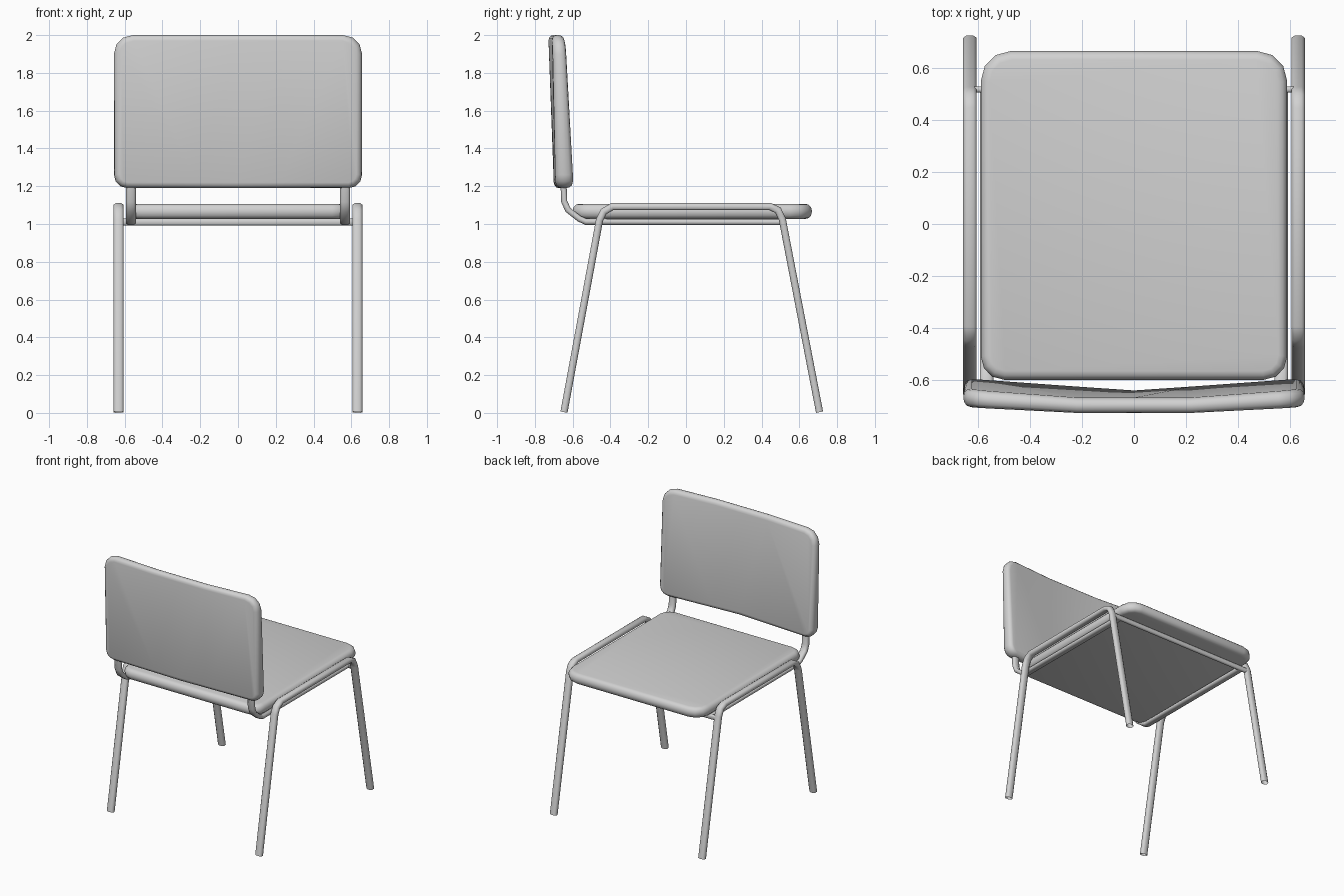
import bpy
import bmesh
from math import cos, sin, pi
from mathutils import Vector

cube = bpy.data.objects.get("Cube")
if cube:
    bpy.data.objects.remove(cube, do_unlink=True)

# One plain grey for the whole chair
grey = bpy.data.materials.new("light_grey")
grey.use_nodes = True
COLOUR = (0.64, 0.64, 0.64, 1)
grey.diffuse_color = COLOUR
grey.node_tree.nodes["Principled BSDF"].inputs["Base Color"].default_value = COLOUR


def finish(name, bm):
    bmesh.ops.recalc_face_normals(bm, faces=bm.faces)
    mesh = bpy.data.meshes.new(name)
    bm.to_mesh(mesh)
    bm.free()
    mesh.materials.append(grey)
    obj = bpy.data.objects.new(name, mesh)
    bpy.context.collection.objects.link(obj)
    bpy.ops.object.select_all(action="DESELECT")
    obj.select_set(True)
    bpy.context.view_layer.objects.active = obj
    bpy.ops.object.shade_smooth_by_angle(angle=pi / 3)


def squarish(t):
    return max(-1, min(1, 1.38 * t))


def tube(name, path, side, wide, thin, sides=8):
    """Sweep an open boxy octagon along a flat path; 'side' is the normal of its plane."""
    bm = bmesh.new()
    pts = [Vector(p) for p in path]
    side = Vector(side)
    rings = []
    for i, p in enumerate(pts):
        before = (p - pts[i - 1]).normalized() if i else None
        after = (pts[i + 1] - p).normalized() if i < len(pts) - 1 else None
        tangent = ((before or after) + (after or before)).normalized()
        across = side.cross(tangent)
        stretch = thin / tangent.dot(after or before)
        ring = []
        for k in range(sides):
            a = 2 * pi * (k + 0.5) / sides
            ring.append(bm.verts.new(p + side * wide * squarish(cos(a))
                                     + across * stretch * squarish(sin(a))))
        rings.append(ring)
    for r, s in zip(rings, rings[1:]):
        for k in range(sides):
            j = (k + 1) % sides
            bm.faces.new((r[k], r[j], s[j], s[k]))
    finish(name, bm)


def cushion(name, half_u, half_v, thickness, corners, rim, place, cuts=()):
    """Rounded slab in u, v, w; 'corners' are the +v and -v radii, 'place' positions it."""
    bm = bmesh.new()
    outline = []
    for q, (su, sv) in enumerate(((1, 1), (-1, 1), (-1, -1), (1, -1))):
        r = corners[0] if sv > 0 else corners[1]
        for k in range(4):
            a = (q + k / 3) * pi / 2
            outline.append(bm.verts.new((su * (half_u - r) + r * cos(a),
                                         sv * (half_v - r) + r * sin(a), 0)))
    base = bm.faces.new(outline)
    top = bmesh.ops.extrude_face_region(bm, geom=[base])["geom"]
    for v in top:
        if isinstance(v, bmesh.types.BMVert):
            v.co.z = thickness
    rim_edges = [e for e in bm.edges if abs(e.verts[0].co.z - e.verts[1].co.z) < 1e-5]
    bmesh.ops.bevel(bm, geom=rim_edges, offset=rim, segments=3, profile=0.5, affect="EDGES")
    for u in cuts:
        bmesh.ops.bisect_plane(bm, geom=bm.verts[:] + bm.edges[:] + bm.faces[:],
                               plane_co=(u, 0, 0), plane_no=(1, 0, 0))
    for v in bm.verts:
        v.co = place(*v.co)
    finish(name, bm)


# Seat pad
cushion("seat", 0.59, 0.633, 0.08, (0.115, 0.09), 0.034,
        lambda u, v, w: Vector((u, v + 0.033, w + 1.027)))


# Backrest: wings angled forward, creased at the bottom and flat in the middle at the top
def bend(u, v, w):
    height = (v + 0.405) / 0.81
    crease = abs(u) / 0.6
    wing = max(0, abs(u) - 0.22) / 0.38
    curve = crease + (wing - crease) * height
    outer = -0.699 - 0.03 * height + (0.008 + 0.012 * height) * curve
    inner = -0.64 - 0.03 * height + (0.043 - 0.015 * height) * curve
    return Vector((u, outer + (inner - outer) * w / 0.07, v + 1.595))


cushion("backrest", 0.657, 0.405, 0.07, (0.10, 0.07), 0.03, bend,
        cuts=(-0.22, 0, 0.22))

# Side frames and the rails that rise into the backrest
LEG_PATH = [(-0.646, 0.004), (-0.458, 1.02), (-0.436, 1.066), (-0.39, 1.092),
            (0.445, 1.092), (0.487, 1.073), (0.51, 1.025), (0.707, 0.004)]
RAIL_PATH = [(0.52, 1.01), (-0.53, 1.012), (-0.565, 1.028), (-0.625, 1.075),
             (-0.645, 1.12), (-0.65, 1.26)]
for label, sx in (("left", 1), ("right", -1)):
    tube(label + "_leg_frame", [(sx * 0.632, y, z) for y, z in LEG_PATH],
         (1, 0, 0), 0.026, 0.019)
    tube(label + "_seat_rail", [(sx * 0.567, y, z) for y, z in RAIL_PATH],
         (1, 0, 0), 0.026, 0.016)

# Bar joining the legs under the seat
tube("cross_bar", [(-0.617, 0.518, 1.01), (0.617, 0.518, 1.01)],
     (0, 0, 1), 0.018, 0.012)
